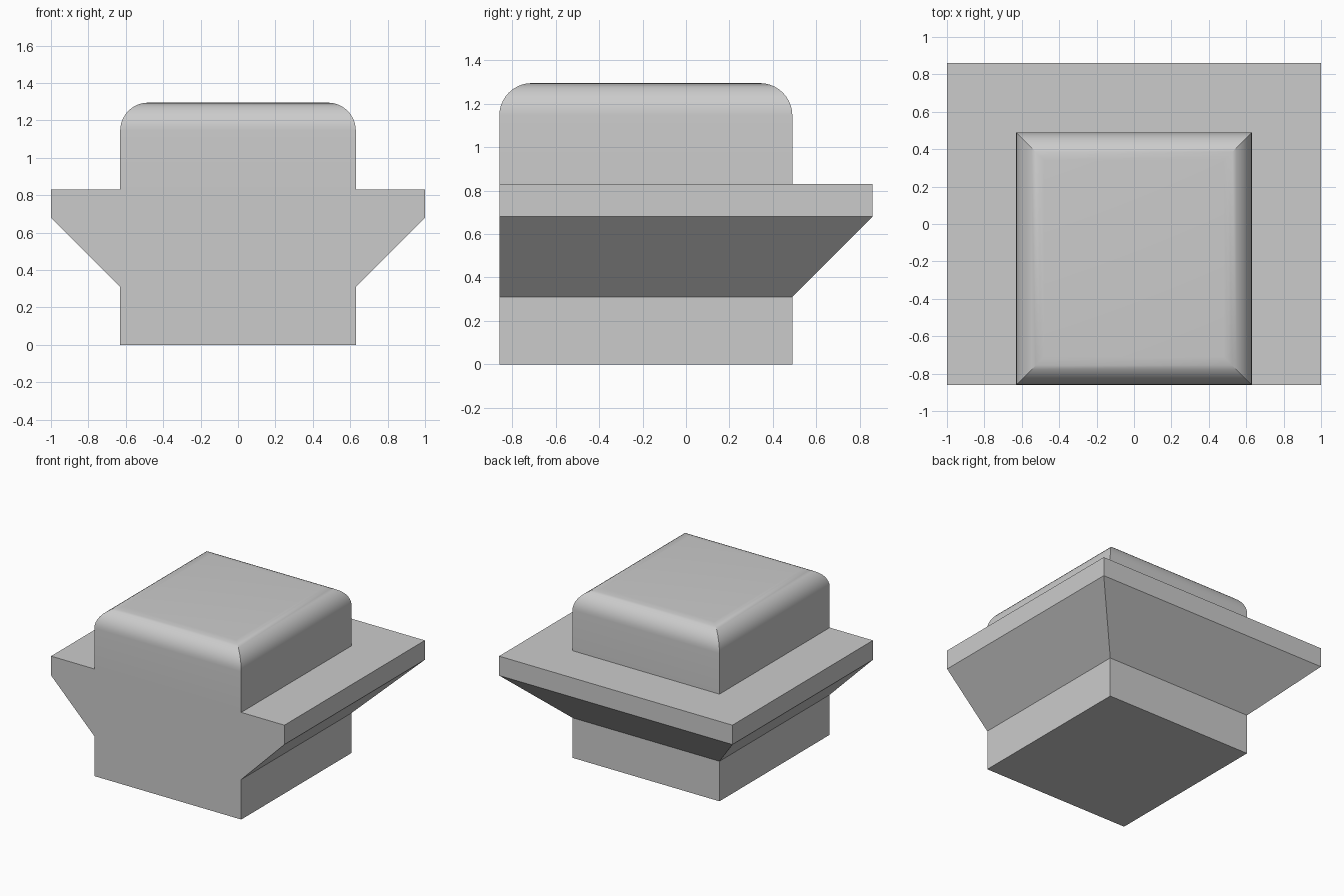
import bpy, bmesh, math

cube = bpy.data.objects.get("Cube")
if cube:
    bpy.data.objects.remove(cube, do_unlink=True)

HALF_WIDTH, FRONT, BACK = 0.63, -0.86, 0.49   # core block footprint
FLANGE = 0.37                                 # overhang on both sides and the back
TOP, RADIUS, STEPS = 1.295, 0.15, 10          # rounded cap

grey = bpy.data.materials.new("plain_grey")
grey.use_nodes = True
grey.diffuse_color = (0.6, 0.6, 0.6, 1)
grey.node_tree.nodes["Principled BSDF"].inputs["Base Color"].default_value = grey.diffuse_color

# Profile of (offset from the core, height), from the foot up to the cap
profile = [(0, 0), (0, 0.31), (FLANGE, 0.68), (FLANGE, 0.83), (0, 0.83)]
for i in range(STEPS + 1):
    a = math.pi / 2 * i / STEPS
    profile.append((RADIUS * (math.cos(a) - 1), TOP - RADIUS * (1 - math.sin(a))))

bm = bmesh.new()


def ring(offset, z):
    """Rectangle grown by offset; the front stays flush when growing outward."""
    x, back = HALF_WIDTH + offset, BACK + offset
    front = FRONT - min(offset, 0)
    return [bm.verts.new(p) for p in
            ((-x, front, z), (x, front, z), (x, back, z), (-x, back, z))]


# Loft the mitred rings and close both ends
rings = [ring(o, z) for o, z in profile]
for low, high in zip(rings, rings[1:]):
    for i in range(4):
        j = (i + 1) % 4
        # the flat ledge has no front face
        if i == 0 and low[0].co.z == high[0].co.z:
            continue
        bm.faces.new((low[i], low[j], high[j], high[i]))
bm.faces.new(rings[0][::-1])
bm.faces.new(rings[-1])

# Join the flush front strips into one flat face
front_faces = [f for f in bm.faces if all(abs(v.co.y - FRONT) < 1e-5 for v in f.verts)]
bmesh.ops.dissolve_faces(bm, faces=front_faces)
bmesh.ops.recalc_face_normals(bm, faces=bm.faces)

mesh = bpy.data.meshes.new("flanged_block")
bm.to_mesh(mesh)
bm.free()
mesh.materials.append(grey)
block = bpy.data.objects.new("flanged_block", mesh)
bpy.context.collection.objects.link(block)

# Smooth the rounded cap, keep every other edge crisp
bpy.ops.object.select_all(action='DESELECT')
block.select_set(True)
bpy.context.view_layer.objects.active = block
bpy.ops.object.shade_smooth_by_angle(angle=math.radians(30))
